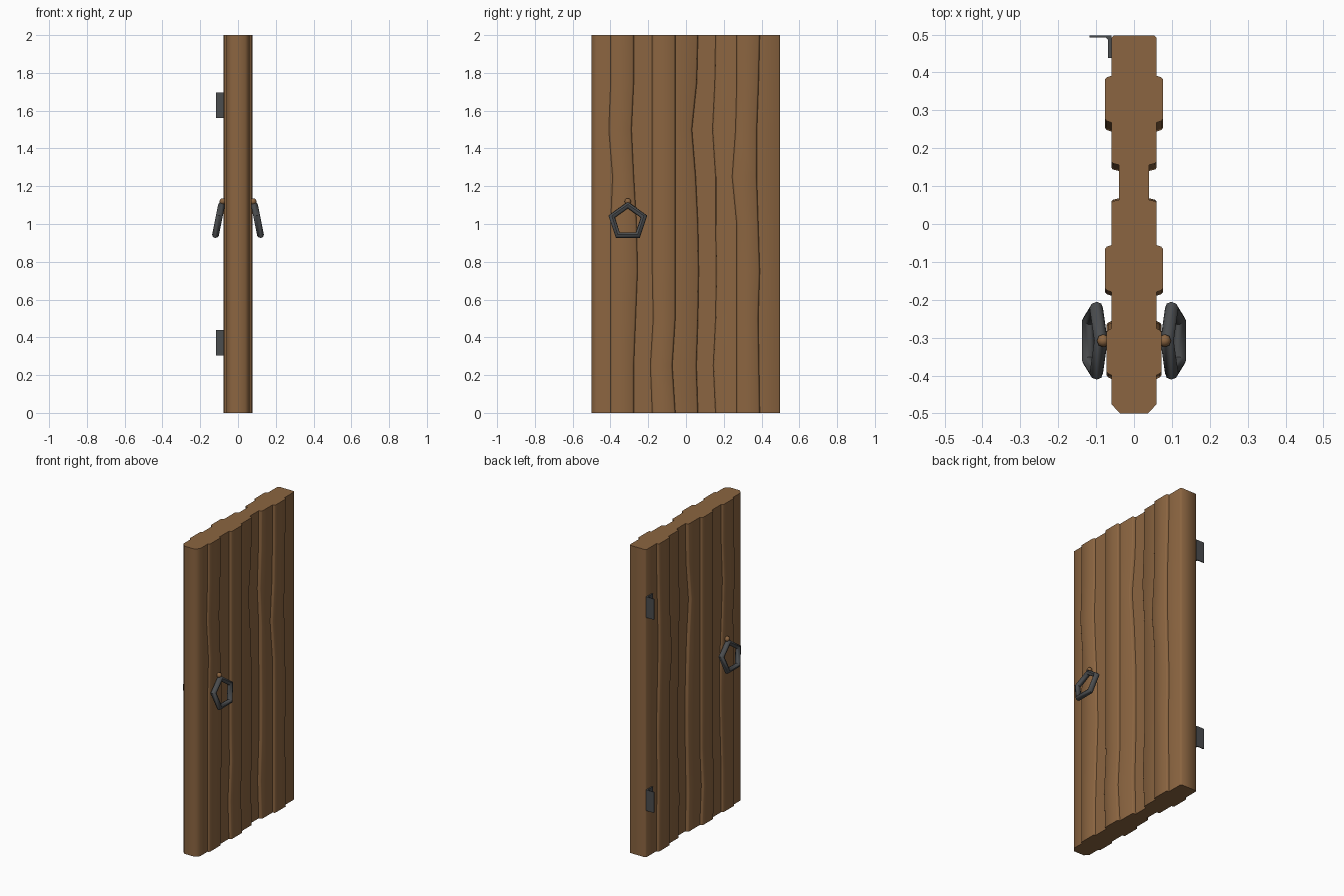
import bpy, bmesh, math
from mathutils import Matrix, Vector

if "Cube" in bpy.data.objects:
    bpy.data.objects.remove(bpy.data.objects["Cube"])


def material(name, rgb):
    m = bpy.data.materials.new(name)
    m.diffuse_color = (*rgb, 1)
    m.use_nodes = True
    m.node_tree.nodes["Principled BSDF"].inputs["Base Color"].default_value = m.diffuse_color
    return m


wood = material("brown wood", (0.26, 0.13, 0.052))
iron = material("dark iron", (0.07, 0.074, 0.078))


def finish(bm, name, mat, angle=None):
    bmesh.ops.recalc_face_normals(bm, faces=bm.faces)
    me = bpy.data.meshes.new(name)
    bm.to_mesh(me)
    bm.free()
    me.materials.append(mat)
    ob = bpy.data.objects.new(name, me)
    bpy.context.collection.objects.link(ob)
    if angle:
        bpy.ops.object.select_all(action='DESELECT')
        ob.select_set(True)
        bpy.context.view_layer.objects.active = ob
        bpy.ops.object.shade_smooth_by_angle(angle=math.radians(angle))
    return ob


# Door slab: stepped plank profile lofted through nine heights, seams wander
# plank half thicknesses from -y to +y
half = [0.06, 0.072, 0.06, 0.076, 0.06, 0.04, 0.06, 0.076, 0.06]
seams = [-0.395, -0.28, -0.175, -0.06, 0.06, 0.16, 0.272, 0.387]
# seam shift in hundredths at z = 2, 1.75 ... 0
wander = [
    (0, 0, -1, 1, 0, 0, 0, 0, 0),
    (0, 0, -1.2, 0, 1.5, 2, 1, 0, 0),
    (0, 0, 0, 0, 0, 0, 0.5, -1, 0),
    (0, 0, 0, 0, 0, 0, 0, -1.6, 0),
    (0, -0.6, -3.2, -1.2, 0, 0.4, 0, -0.8, 0),
    (0, -0.4, -1.6, 0, 0, 0.4, 0, -1.2, 0),
    (0, 0, -0.6, -2.4, 0, 0, 0, 0, 0),
    (0, -0.6, -1.5, -1.6, -0.8, 0, -0.8, -0.4, 0),
]


def outline(row):
    pts = [(0.037, -0.5), (0.06, -0.475)]
    for i, s in enumerate(seams):
        y = s + wander[i][row] / 100
        a, b = half[i], half[i + 1]
        d = 0.004 if b > a else -0.004
        # step with a small softened outer corner
        if b > a:
            pts += [(a, y - 0.004), (b - d, y), (b, y + 0.005)]
        else:
            pts += [(a, y - 0.005), (a + d, y), (b, y + 0.004)]
    pts += [(0.06, 0.491), (0.053, 0.498)]
    return pts + [(-x, y) for x, y in reversed(pts)]


bm = bmesh.new()
rings = [[bm.verts.new((x, y, 2 - 0.25 * r)) for x, y in outline(r)] for r in range(9)]
n = len(rings[0])
for a, b in zip(rings, rings[1:]):
    for i in range(n):
        j = (i + 1) % n
        bm.faces.new((a[i], a[j], b[j], b[i]))
bm.faces.new(rings[0])
bm.faces.new(rings[-1])
finish(bm, "door_planks", wood, 50)

# Pull rings and their wooden studs on both faces
for side, label in ((1, "right"), (-1, "left")):
    bm = bmesh.new()
    tilt = 0.2
    up = Vector((-side * math.sin(tilt), 0, math.cos(tilt)))
    out = Vector((side * math.cos(tilt), 0, math.sin(tilt)))
    centre = Vector((side * 0.105, -0.308, 1.012))
    loops = []
    for k in range(5):
        t = math.tau * k / 5
        radial = up * math.cos(t) + Vector((0, 1, 0)) * math.sin(t)
        loops.append([bm.verts.new(centre + radial * (0.09 + 0.018 * math.cos(p))
                                   + out * 0.018 * math.sin(p))
                      for p in (math.tau * q / 8 for q in range(8))])
    for k in range(5):
        a, b = loops[k], loops[(k + 1) % 5]
        for q in range(8):
            w = (q + 1) % 8
            bm.faces.new((a[q], a[w], b[w], b[q]))
    finish(bm, "pull_ring_" + label, iron, 50)

    bm = bmesh.new()
    bmesh.ops.create_uvsphere(bm, u_segments=8, v_segments=6, radius=0.017,
                              matrix=Matrix.Translation((side * 0.081, -0.308, 1.119)))
    finish(bm, "ring_stud_" + label, wood, 60)

# L-shaped hinges on the left face, by the far edge
for z0, label in ((0.305, "lower"), (1.56, "upper")):
    prof = [(-0.059, 0.438), (-0.059, 0.497), (-0.117, 0.497), (-0.117, 0.492),
            (-0.075, 0.492), (-0.069, 0.486), (-0.069, 0.438)]
    bm = bmesh.new()
    lo = [bm.verts.new((x, y, z0)) for x, y in prof]
    hi = [bm.verts.new((x, y, z0 + 0.135)) for x, y in prof]
    bm.faces.new(lo)
    bm.faces.new(hi)
    for i in range(len(prof)):
        j = (i + 1) % len(prof)
        bm.faces.new((lo[i], lo[j], hi[j], hi[i]))
    finish(bm, "hinge_" + label, iron)
